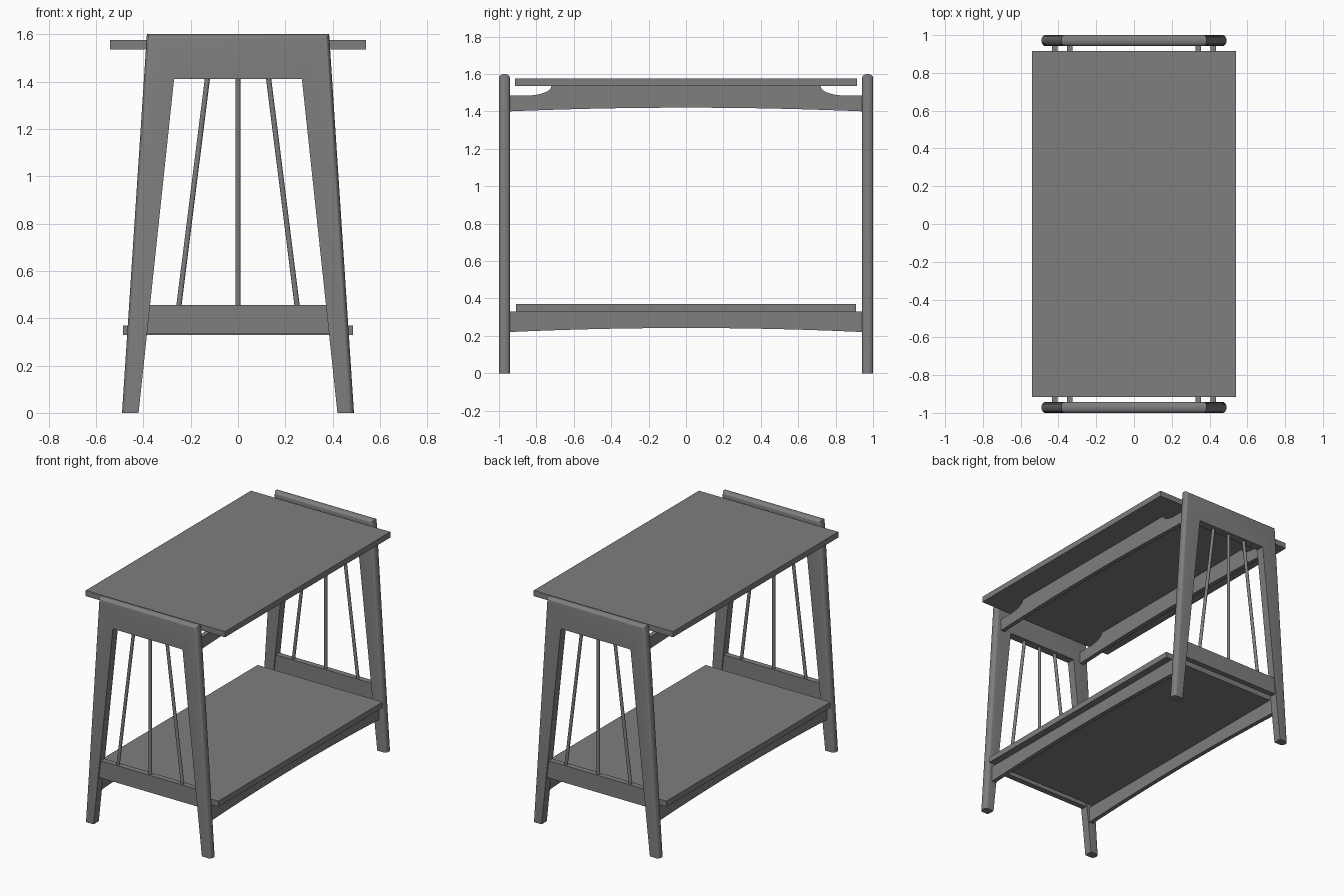
import bpy
import bmesh
import math
from mathutils import Vector

if "Cube" in bpy.data.objects:
    bpy.data.objects.remove(bpy.data.objects["Cube"], do_unlink=True)

grey = bpy.data.materials.new("plain grey")
grey.use_nodes = True
grey.diffuse_color = (0.21, 0.21, 0.21, 1)
grey.node_tree.nodes["Principled BSDF"].inputs["Base Color"].default_value = grey.diffuse_color


def loft(name, rings):
    """Solid through a list of matching closed rings, capped at both ends."""
    bm = bmesh.new()
    loops = [[bm.verts.new(p) for p in ring] for ring in rings]
    n = len(loops[0])
    for a, b in zip(loops, loops[1:]):
        for i in range(n):
            j = (i + 1) % n
            bm.faces.new((a[i], a[j], b[j], b[i]))
    bm.faces.new(loops[0][::-1])
    bm.faces.new(loops[-1])
    bmesh.ops.recalc_face_normals(bm, faces=bm.faces)
    mesh = bpy.data.meshes.new(name)
    bm.to_mesh(mesh)
    bm.free()
    mesh.materials.append(grey)
    mesh.shade_smooth()
    mesh.set_sharp_from_angle(angle=math.radians(30))
    obj = bpy.data.objects.new(name, mesh)
    bpy.context.collection.objects.link(obj)
    return obj


def board(name, half_x, half_y, z0, z1):
    corners = [(-half_x, -half_y), (half_x, -half_y), (half_x, half_y), (-half_x, half_y)]
    loft(name, [[(x, y, z) for x, y in corners] for z in (z0, z1)])


def spindle(name, bottom, top, radius=0.011, sides=16):
    angles = [math.tau * i / sides for i in range(sides)]
    loft(name, [[Vector(c) + Vector((radius * math.cos(a), radius * math.sin(a), 0))
                 for a in angles] for c in (bottom, top)])


def side_rail(name, x, outline):
    loft(name, [[(x + dx, y, z) for y, z in outline] for dx in (-0.015, 0.015)])


def arch(z, rise, half=0.95, steps=20):
    ys = [half * (2 * i / steps - 1) for i in range(steps + 1)]
    return [(y, z + rise * (1 - (y / half) ** 2)) for y in ys]


# End frames: splayed legs and a header with a rounded outer edge
HALF, ROUND, STEPS = 0.029, 0.021, 12
for side, label in ((-1, "front"), (1, "back")):
    yc = side * (1 - HALF)
    rings = []
    for i in range(STEPS + 1):
        a = math.pi * (i / STEPS - 0.5)
        d = ROUND * (1 - math.cos(a))
        half_profile = [(0.27, 1.41), (0.42, 0), (0.49 - d, 0), (0.385 - 0.85 * d, 1.6 - d)]
        profile = half_profile + [(-x, z) for x, z in reversed(half_profile)]
        rings.append([(x, yc + HALF * math.sin(a), z) for x, z in profile])
    loft(label + "_frame", rings)

    # Cross rail between the legs
    cross = [(-0.388, 0.335), (0.388, 0.335), (0.376, 0.455), (-0.376, 0.455)]
    loft(label + "_cross_rail", [[(x, yc + dy, z) for x, z in cross] for dy in (-0.02, 0.02)])

    # Fanned spindles
    for k, pos in ((-1, "right"), (0, "middle"), (1, "left")):
        spindle(f"{label}_{pos}_spindle", (0.25 * k, yc, 0.45), (0.129 * k, yc, 1.415))

# Boards
board("tabletop", 0.54, 0.915, 1.535, 1.575)
board("lower_shelf", 0.485, 0.91, 0.33, 0.37)

# Upper rail outline: arched underside, scooped shoulders on top
scoop = [(0.95, 1.485), (0.85, 1.485)]
for i in range(1, 9):
    t = math.pi / 2 * i / 8
    scoop.append((0.85 - 0.13 * math.sin(t), 1.535 - 0.05 * math.cos(t)))
upper = arch(1.4, 0.02) + scoop + [(-y, z) for y, z in reversed(scoop)]
lower = arch(0.22, 0.022) + [(0.95, 0.33), (-0.95, 0.33)]

# Long side rails
for side, label in ((-1, "right"), (1, "left")):
    side_rail(label + "_upper_rail", side * 0.34, upper)
    side_rail(label + "_lower_rail", side * 0.42, lower)
